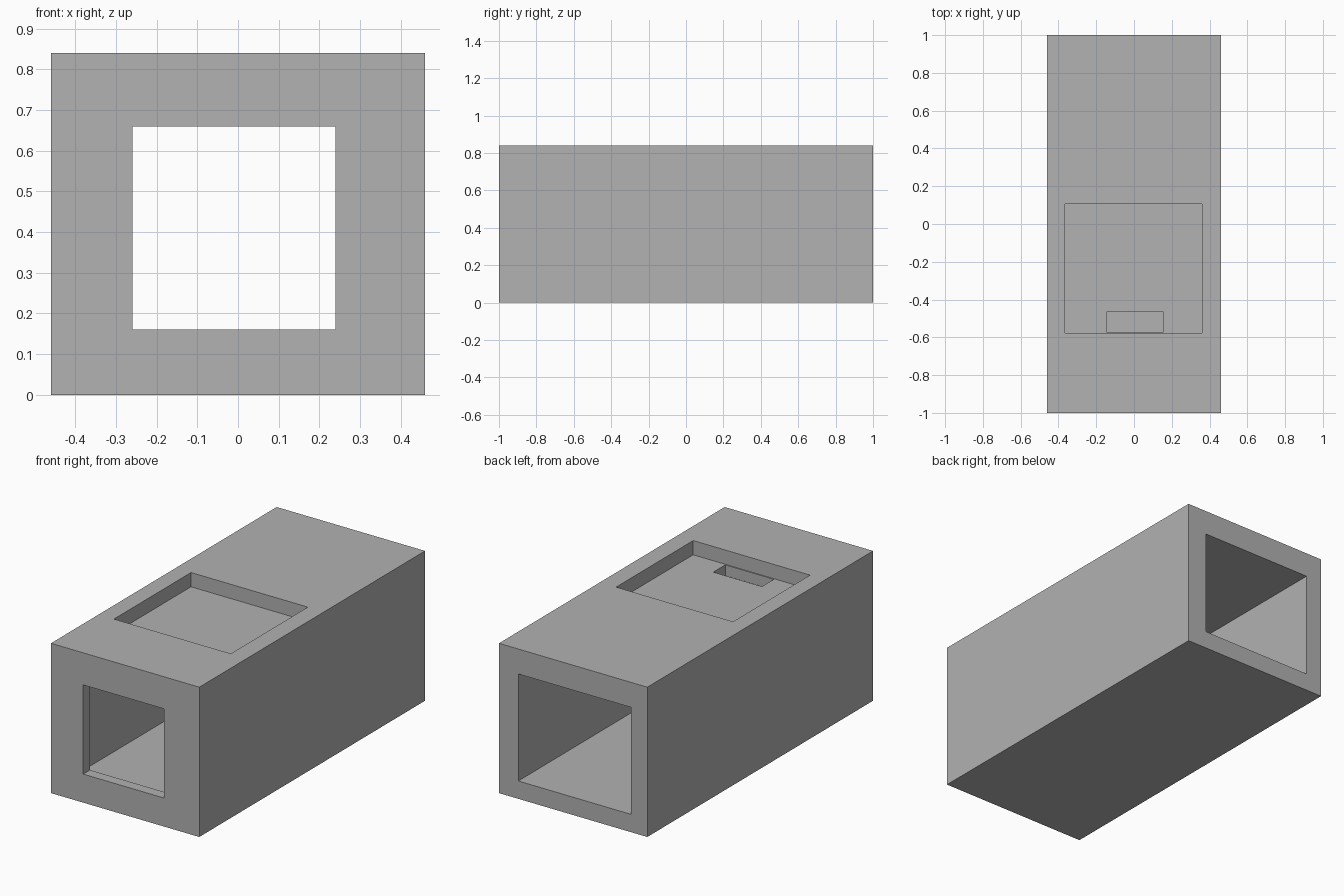
import bpy
import bmesh
from mathutils import Vector

if "Cube" in bpy.data.objects:
    bpy.data.objects.remove(bpy.data.objects["Cube"], do_unlink=True)

grey = bpy.data.materials.new("mid grey")
grey.use_nodes = True
colour = (0.445, 0.445, 0.445, 1)
grey.diffuse_color = colour
for node in grey.node_tree.nodes:
    if node.type == "BSDF_PRINCIPLED":
        node.inputs["Base Color"].default_value = colour


def box(name, low, high):
    """Axis-aligned box between two opposite corners."""
    low, high = Vector(low), Vector(high)
    bm = bmesh.new()
    bmesh.ops.create_cube(bm, size=1)
    for v in bm.verts:
        v.co = (low + high) / 2 + v.co * (high - low)
    mesh = bpy.data.meshes.new(name)
    bm.to_mesh(mesh)
    bm.free()
    mesh.materials.append(grey)
    obj = bpy.data.objects.new(name, mesh)
    bpy.context.collection.objects.link(obj)
    return obj


# Outer block
housing = box("housing", (-0.46, -1, 0), (0.46, 1, 0.84))

# Openings, each cut out of the block
cutters = [
    # Main cavity, open at the back
    box("cavity_cutter", (-0.36, -0.94, 0.10), (0.34, 1.1, 0.70)),
    # Smaller square window through the front wall
    box("window_cutter", (-0.26, -1.1, 0.16), (0.24, -0.8, 0.66)),
    # Shallow tray in the top
    box("tray_cutter", (-0.365, -0.578, 0.76), (0.36, 0.105, 0.95)),
    # Slot from the tray down into the cavity
    box("slot_cutter", (-0.145, -0.572, 0.60), (0.157, -0.466, 0.80)),
]
for cutter in cutters:
    cutter.hide_render = True
    cut = housing.modifiers.new(cutter.name, "BOOLEAN")
    cut.operation = "DIFFERENCE"
    cut.solver = "EXACT"
    cut.object = cutter

# Bake the cuts and drop the cutters
graph = bpy.context.evaluated_depsgraph_get()
carved = bpy.data.meshes.new_from_object(housing.evaluated_get(graph))
housing.modifiers.clear()
housing.data = carved
for cutter in cutters:
    bpy.data.objects.remove(cutter, do_unlink=True)
